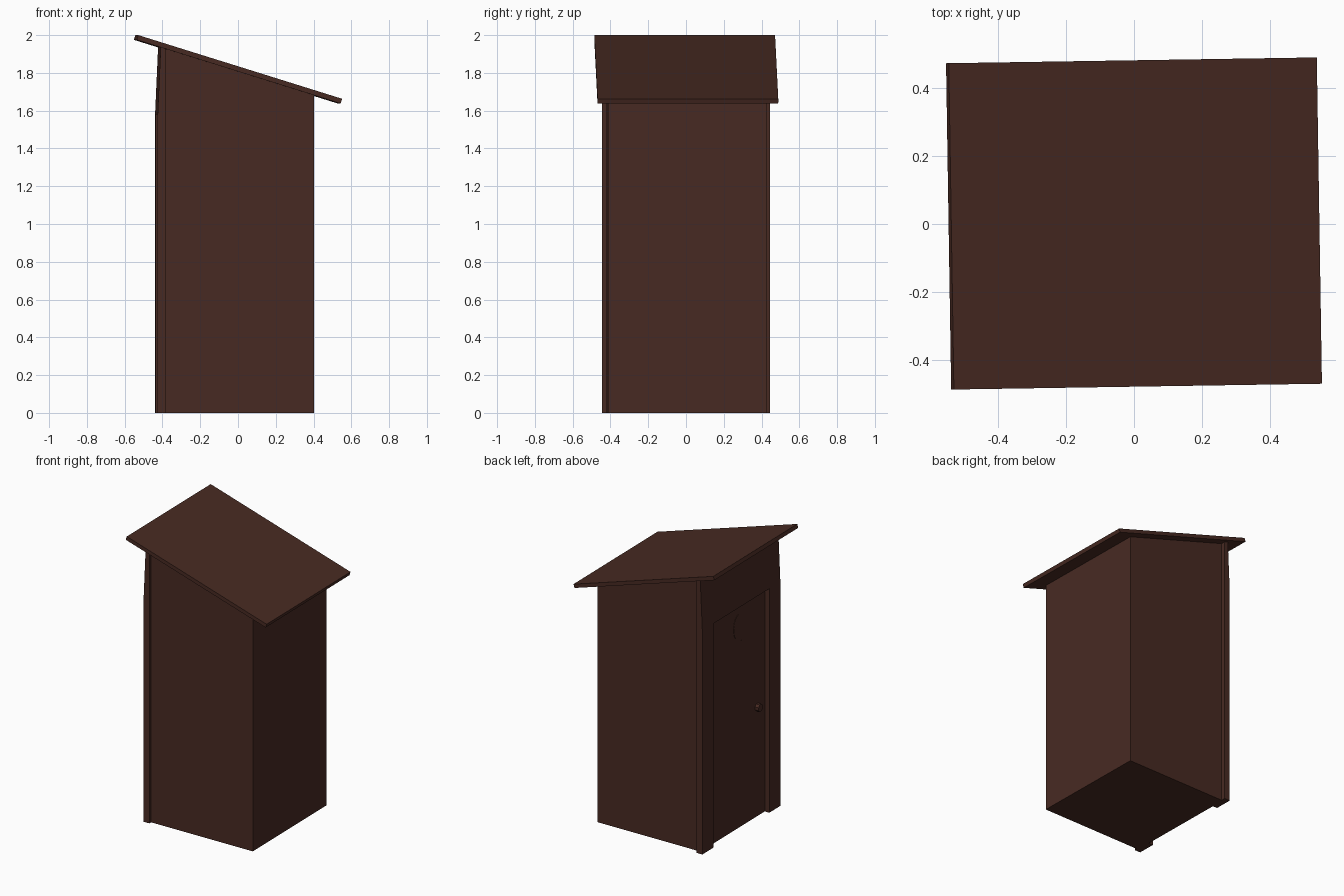
import bpy
from math import radians, sin, cos, pi, tan
from mathutils import Matrix, Vector

if "Cube" in bpy.data.objects:
    bpy.data.objects.remove(bpy.data.objects["Cube"])

TURN = Matrix.Rotation(radians(0.9), 4, 'Z')   # the shed stands slightly askew
SLOPE = tan(radians(17.45))

wood = bpy.data.materials.new("dark_wood")
wood.diffuse_color = (0.064, 0.023, 0.016, 1)
wood.use_nodes = True
wood.node_tree.nodes["Principled BSDF"].inputs["Base Color"].default_value = wood.diffuse_color


def prism(name, base, push):
    """Extrude a closed outline by a vector into a flat-shaded solid."""
    n = len(base)
    a = [Vector(p) for p in base]
    verts = [TURN @ p for p in a] + [TURN @ (p + Vector(push)) for p in a]
    faces = [list(range(n))[::-1], list(range(n, 2 * n))]
    faces += [[i, (i + 1) % n, n + (i + 1) % n, n + i] for i in range(n)]
    mesh = bpy.data.meshes.new(name)
    mesh.from_pydata(verts, [], faces)
    import bmesh
    bm = bmesh.new()
    bm.from_mesh(mesh)
    bmesh.ops.recalc_face_normals(bm, faces=bm.faces)
    bm.to_mesh(mesh)
    bm.free()
    mesh.materials.append(wood)
    ob = bpy.data.objects.new(name, mesh)
    bpy.context.collection.objects.link(ob)
    return ob


def side_profile(name, pts, y0, y1):
    """Outline in x-z, extruded along y."""
    return prism(name, [(x, y0, z) for x, z in pts], (0, y1 - y0, 0))


def under_roof(x):
    return 1.806 - SLOPE * x


# Main cabin with sloping top
BACK, FACE, FRONT = 0.397, -0.393, -0.432
side_profile("cabin", [(FACE, 0), (BACK, 0), (BACK, under_roof(BACK)),
                       (FACE, under_roof(FACE))], -0.418, 0.422)

# Door frame: two posts and a header leaning back towards the roof
DOOR_TOP = 1.58
Y0, Y1, POST = -0.438, 0.452, 0.126
for name, y in (("door_post_right", Y0), ("door_post_left", Y1 - POST)):
    side_profile(name, [(FRONT, 0), (FACE + 0.005, 0), (FACE + 0.005, DOOR_TOP),
                        (FRONT, DOOR_TOP)], y, y + POST)
side_profile("door_header", [(FRONT, DOOR_TOP), (FACE + 0.005, DOOR_TOP),
                             (FACE + 0.005, under_roof(FACE)),
                             (-0.416, under_roof(-0.416))], Y0, Y1)

# Door panel
side_profile("door", [(-0.397, 0), (FACE, 0), (FACE, DOOR_TOP), (-0.397, DOOR_TOP)],
             Y0 + POST, Y1 - POST)

# Crescent moon on the door
R, N, TILT = 0.1, 10, radians(8)
outer = [(0.075 * sin(pi * i / N), R * cos(pi * i / N)) for i in range(N + 1)]
inner = [(0.035 * sin(pi * i / N), R * cos(pi * i / N)) for i in range(N - 1, 0, -1)]
moon = [(-0.399, -0.03 + y * cos(TILT) + z * sin(TILT),
         1.41 + z * cos(TILT) - y * sin(TILT)) for y, z in outer + inner]
prism("crescent_moon", moon, (0.005, 0, 0))

# Door knob
prism("door_knob", [(-0.424, -0.225 + 0.027 * cos(pi * (i + .5) / 4),
                     0.77 + 0.027 * sin(pi * (i + .5) / 4)) for i in range(8)],
      (0.028, 0, 0))

# Sloping roof slab
side_profile("roof", [(-0.5437, 1.975), (0.5357, 1.638), (0.5437, 1.663),
                      (-0.5357, 2.0)], -0.477, 0.480)
